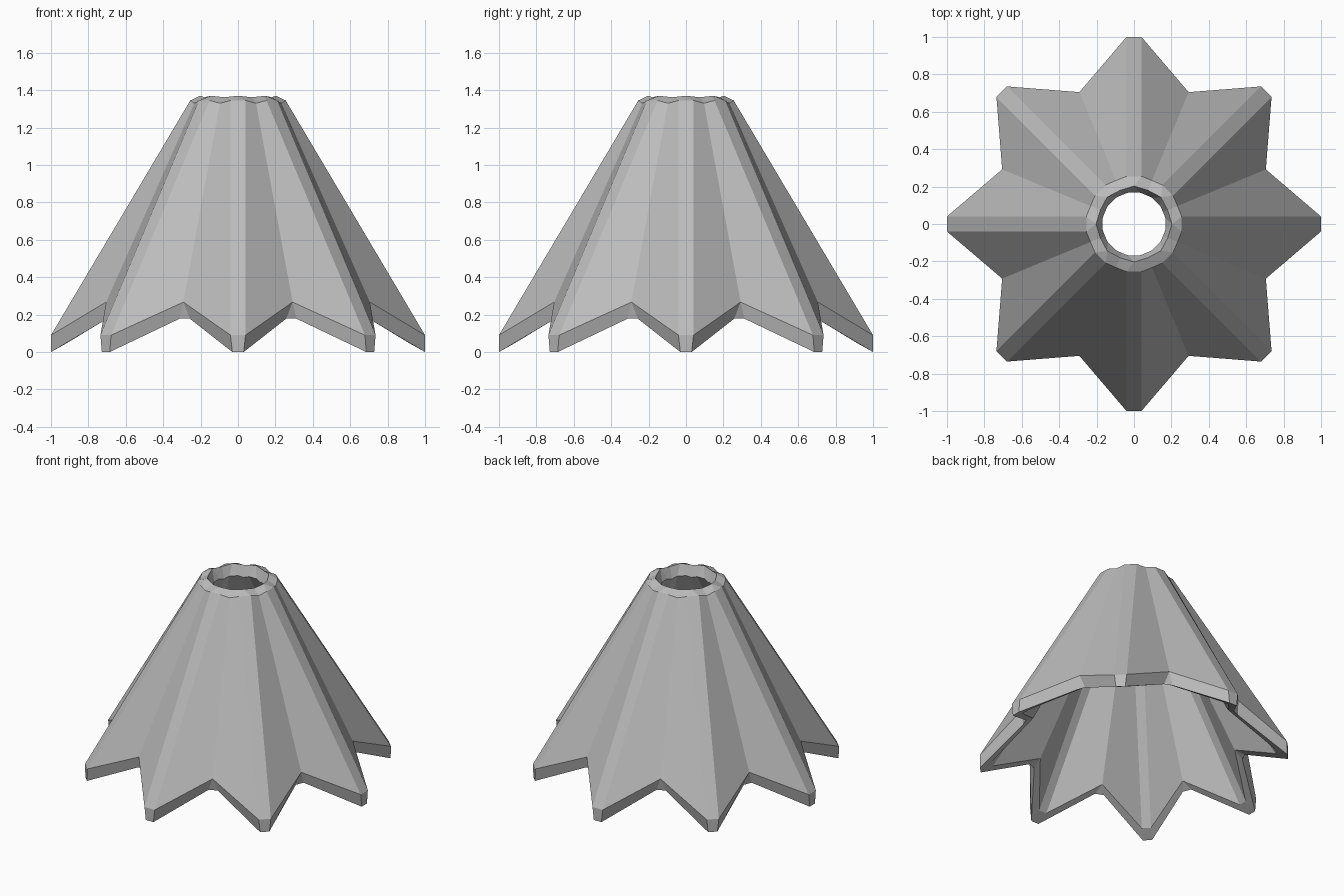
import bpy
import bmesh
from math import sin, cos, pi

cube = bpy.data.objects.get("Cube")
if cube:
    bpy.data.objects.remove(cube)

POINTS = 8

# One plain grey material
grey = bpy.data.materials.new("plain_grey")
grey.use_nodes = True
colour = (0.5, 0.5, 0.5, 1)
grey.diffuse_color = colour
grey.node_tree.nodes["Principled BSDF"].inputs["Base Color"].default_value = colour


def star_ring(bm, tip, valley):
    """Star loop; tip and valley are (radius, half width, height)."""
    verts = []
    for i in range(2 * POINTS):
        radius, half, z = valley if i % 2 else tip
        a = i * pi / POINTS
        for side in (-half, half):
            verts.append(bm.verts.new((radius * cos(a) - side * sin(a),
                                       radius * sin(a) + side * cos(a), z)))
    return verts


# Cross-section loops: tip and valley of each, from hem inside to out and over
sections = [
    ((0.92, 0.03, 0.045), (0.685, 0, 0.22)),    # inner hem
    ((1.0, 0.03, 0.0), (0.745, 0.03, 0.178)),   # lower outer hem
    ((1.0, 0.04, 0.09), (0.763, 0, 0.267)),     # upper outer hem
    ((0.255, 0.04, 1.345), (0.252, 0, 1.33)),   # collar outer edge
    ((0.203, 0, 1.37), (0.195, 0, 1.362)),      # collar crest
    ((0.168, 0.03, 1.295), (0.168, 0, 1.285)),  # hole edge
]

bm = bmesh.new()
rings = [star_ring(bm, *s) for s in sections]

# Skin neighbouring loops, closing the shell through the hollow inside
for lower, upper in zip(rings, rings[1:] + rings[:1]):
    n = len(lower)
    for i in range(n):
        j = (i + 1) % n
        bm.faces.new((lower[i], lower[j], upper[j], upper[i]))

# Collapse the zero-width tips and valleys into single corners
bmesh.ops.remove_doubles(bm, verts=bm.verts[:], dist=0.0005)
bmesh.ops.recalc_face_normals(bm, faces=bm.faces[:])

mesh = bpy.data.meshes.new("pleated_shell")
bm.to_mesh(mesh)
bm.free()
mesh.materials.append(grey)
shell = bpy.data.objects.new("pleated_shell", mesh)
bpy.context.collection.objects.link(shell)
